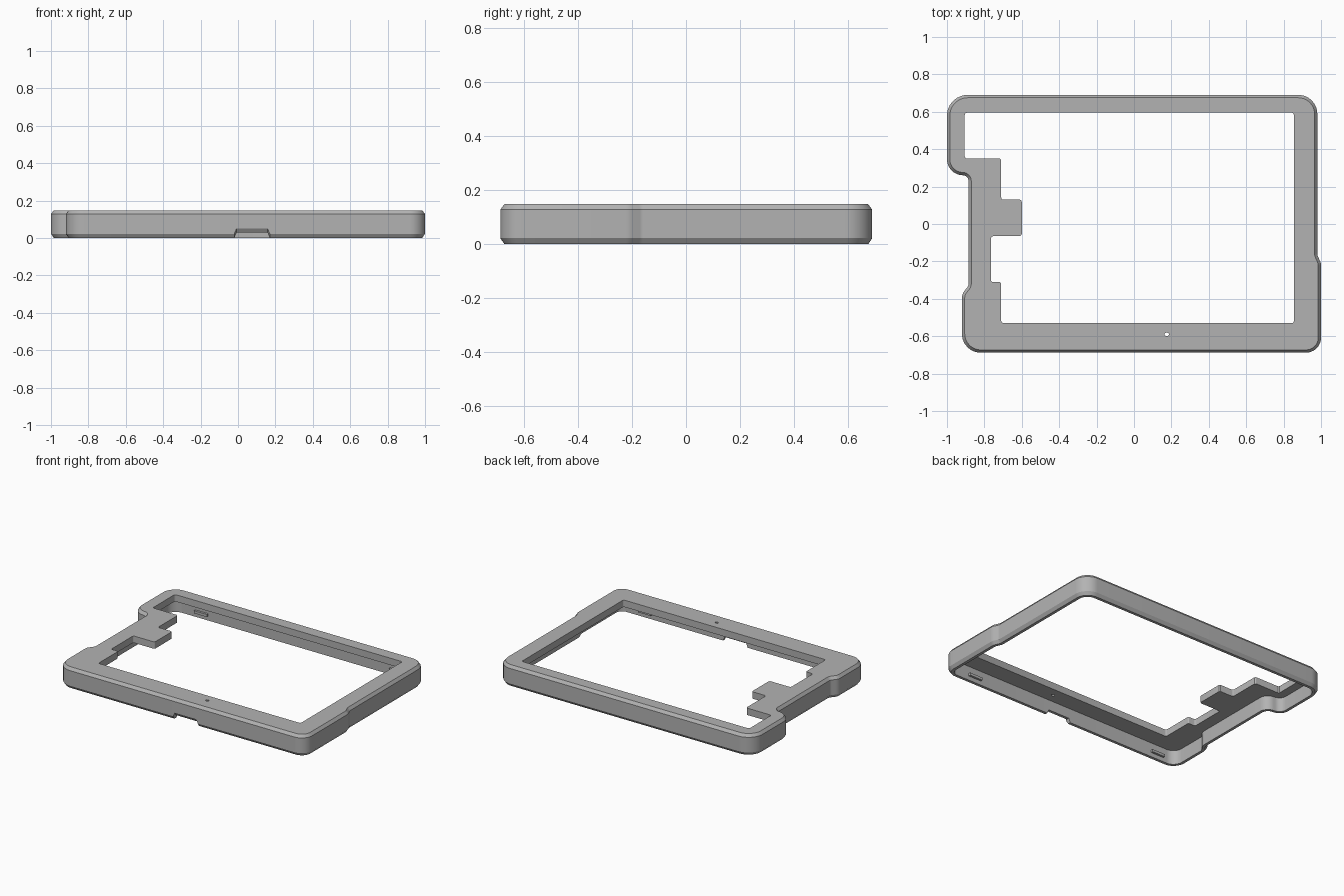
import bpy, bmesh, math
from mathutils import Vector

cube = bpy.data.objects.get("Cube")
if cube:
    bpy.data.objects.remove(cube, do_unlink=True)

grey = bpy.data.materials.new("matte grey plastic")
grey.use_nodes = True
COLOUR = (0.45, 0.45, 0.45, 1)
grey.diffuse_color = COLOUR
grey.node_tree.nodes["Principled BSDF"].inputs["Base Color"].default_value = COLOUR

HEIGHT, WALL, CEILING, EDGE, FRONT = 0.148, 0.035, 0.1, 0.015, -0.688


def rounded(points, steps=8):
    """Round each (x, y, radius) corner of a closed counterclockwise outline."""
    out = []
    for i, (x, y, r) in enumerate(points):
        p = Vector((x, y))
        a = (Vector(points[i - 1][:2]) - p).normalized()
        b = (Vector(points[(i + 1) % len(points)][:2]) - p).normalized()
        half = a.angle(b) / 2
        start = p + a * (r / math.tan(half))
        end = p + b * (r / math.tan(half))
        centre = p + (a + b).normalized() * (r / math.sin(half))
        for s in range(steps + 1):
            spoke = (start.lerp(end, s / steps) - centre).normalized()
            out.append(centre + spoke * r)
    return out


def inset(outline, d):
    """Move a counterclockwise outline inward by d."""
    out = []
    for i, p in enumerate(outline):
        e1 = (p - outline[i - 1]).normalized()
        e2 = (outline[(i + 1) % len(outline)] - p).normalized()
        n = Vector((-e1.y - e2.y, e1.x + e2.x)).normalized()
        out.append(p + n * (d / n.dot(Vector((-e1.y, e1.x)))))
    return out


def ring(bm, outline, z, lift=None):
    """Closed loop of vertices, raised where lift says so."""
    return [bm.verts.new((p.x, p.y, z + (lift[i] if lift else 0))) for i, p in enumerate(outline)]


def skin(bm, rings):
    """Join consecutive loops with quads."""
    for low, high in zip(rings, rings[1:]):
        for i in range(len(low)):
            j = (i + 1) % len(low)
            bm.faces.new((low[i], low[j], high[j], high[i]))


def fill(bm, rings):
    """Flat face inside the first loop with the other loops as holes."""
    edges = [bm.edges.get((r[i - 1], r[i])) for r in rings for i in range(len(r))]
    bmesh.ops.triangle_fill(bm, use_beauty=True, use_dissolve=False, edges=edges)


def finish(bm, name):
    bmesh.ops.recalc_face_normals(bm, faces=bm.faces[:])
    mesh = bpy.data.meshes.new(name)
    bm.to_mesh(mesh)
    bm.free()
    mesh.materials.append(grey)
    obj = bpy.data.objects.new(name, mesh)
    bpy.context.collection.objects.link(obj)
    return obj


# Outer outline with the stepped sides
outer = rounded([
    (-0.92, FRONT, 0.1), (1, FRONT, 0.08), (1, -0.21, 0.06), (0.98, -0.165, 0.03),
    (0.98, 0.69, 0.1), (-1, 0.69, 0.11), (-1, 0.27, 0.085), (-0.885, 0.257, 0.03),
    (-0.885, -0.33, 0.03), (-0.92, -0.375, 0.06)])

# Finger notch in the lower edge of the front wall
notch = {-0.02: 0, -0.008: 0.028, 0.158: 0.028, 0.17: 0}
outer[9:9] = [Vector((x, FRONT)) for x in notch]
lift = [0] * 9 + list(notch.values()) + [0] * (len(outer) - 9 - len(notch))

# Window with the notched bridge on one side
window = rounded([(x, y, 0.012) for x, y in (
    (-0.905, 0.35), (-0.71, 0.35), (-0.71, 0.13), (-0.6, 0.13), (-0.6, -0.065), (-0.765, -0.065),
    (-0.765, -0.31), (-0.71, -0.31), (-0.71, -0.53), (0.855, -0.53), (0.855, 0.595), (-0.905, 0.595))], 3)

# Pin hole in the front border
hole = [Vector((0.175 + 0.012 * math.cos(a), -0.59 + 0.009 * math.sin(a)))
        for a in (math.tau * i / 16 for i in range(16))]

# Bezel frame: hollow wall, chamfered edges and a flat top border
bm = bmesh.new()
slim, hollow = inset(outer, EDGE), inset(outer, WALL)
shell = [ring(bm, hollow, CEILING), ring(bm, hollow, 0, lift), ring(bm, slim, 0, lift),
         ring(bm, outer, 0.022, lift), ring(bm, outer, HEIGHT - 0.02), ring(bm, slim, HEIGHT)]
openings = [[ring(bm, o, CEILING), ring(bm, o, HEIGHT)] for o in (window, hole)]
for rings in [shell] + openings:
    skin(bm, rings)
fill(bm, [shell[0]] + [o[0] for o in openings])
fill(bm, [shell[-1]] + [o[1] for o in openings])
frame = finish(bm, "bezel_frame")

# Snap clips on the inside of the front and back walls
for side, y in (("front", -0.648), ("back", 0.65)):
    for hand, x in (("right", -0.74), ("left", 0.77)):
        bm = bmesh.new()
        strip = [Vector((x + sx * 0.05, y + sy * 0.01)) for sx, sy in ((-1, -1), (1, -1), (1, 1), (-1, 1))]
        clip = [ring(bm, strip, 0.03), ring(bm, strip, 0.048)]
        skin(bm, clip)
        for end in clip:
            bm.faces.new(end)
        finish(bm, f"{side}_{hand}_clip")

bpy.ops.object.select_all(action='DESELECT')
frame.select_set(True)
bpy.context.view_layer.objects.active = frame
bpy.ops.object.shade_smooth_by_angle(angle=math.radians(30))
